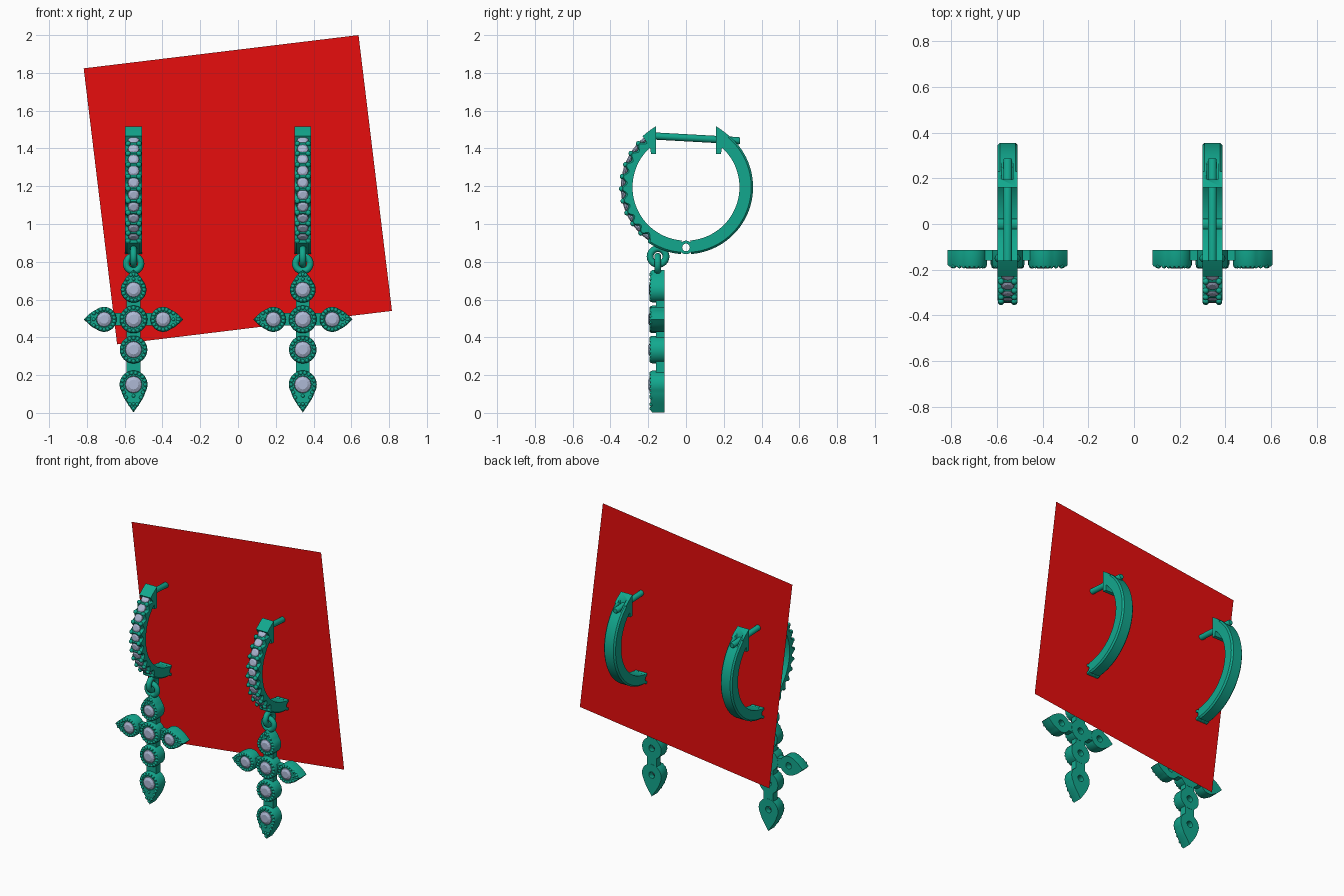
import bpy, bmesh
from math import sin, cos, pi, acos, radians
from mathutils import Vector, Matrix

if "Cube" in bpy.data.objects:
    bpy.data.objects.remove(bpy.data.objects["Cube"])

HUB = Vector((0, 0, 1.195))      # hoop centre


def material(name, color):
    m = bpy.data.materials.new(name)
    m.diffuse_color = (*color, 1)
    m.use_nodes = True
    m.node_tree.nodes["Principled BSDF"].inputs["Base Color"].default_value = m.diffuse_color
    return m


METAL = material("green_metal", (0.006, 0.39, 0.27))
GEM = material("pale_gem", (0.42, 0.48, 0.66))
RED = material("red_card", (0.8, 0.004, 0.004))


def finish(bm, name, mat, cx, angle=35):
    """Turn a bmesh into an object, smooth below the given angle."""
    bmesh.ops.recalc_face_normals(bm, faces=bm.faces)
    for f in bm.faces:
        f.smooth = True
    for e in bm.edges:
        e.smooth = len(e.link_faces) == 2 and e.calc_face_angle(0) < radians(angle)
    me = bpy.data.meshes.new(name)
    bm.to_mesh(me)
    bm.free()
    me.materials.append(mat)
    ob = bpy.data.objects.new(name, me)
    ob.location.x = cx
    bpy.context.collection.objects.link(ob)
    return ob


def loft(bm, rings, closed=False):
    """Skin a row of equal rings; closed joins last to first, else caps."""
    vs = [[bm.verts.new(p) for p in r] for r in rings]
    n = len(vs[0])
    pairs = list(zip(vs, vs[1:])) + ([(vs[-1], vs[0])] if closed else [])
    for a, b in pairs:
        for i in range(n):
            j = (i + 1) % n
            bm.faces.new((a[i], a[j], b[j], b[i]))
    if not closed:
        bm.faces.new(vs[0])
        bm.faces.new(vs[-1])


def box(bm, lo, hi):
    lo, hi = Vector(lo), Vector(hi)
    m = Matrix.Translation((lo + hi) / 2) @ Matrix.Diagonal((*(hi - lo), 1))
    bmesh.ops.create_cube(bm, size=1, matrix=m)


def bead(bm, p, r):
    bmesh.ops.create_icosphere(bm, subdivisions=2, radius=r, matrix=Matrix.Translation(p))


def gem(bm, p, normal, r):
    """Round cut stone: culet, girdle, crown and table."""
    q = Vector(normal).to_track_quat('Z', 'Y')
    loft(bm, [[Vector(p) + q @ Vector((k * r * cos(t), k * r * sin(t), h * r))
               for t in [2 * pi * i / 12 for i in range(12)]]
              for k, h in ((0.1, -0.85), (1, 0), (0.92, 0.22), (0.55, 0.42))])


def polar(r, deg, x=0):
    return HUB + Vector((x, r * cos(radians(deg)), r * sin(radians(deg))))


def band(name, a0, a1, radius, cx):
    """Half hoop with chamfered outer edges; radius(deg) is the outer edge."""
    rings = []
    for i in range(121):
        d = a0 + (a1 - a0) * i / 120
        R = radius(d)
        rings.append([polar(r, d, x) for x, r in (
            (-0.044, 0.283), (0.044, 0.283), (0.044, R - 0.01), (0.034, R),
            (-0.034, R), (-0.044, R - 0.01))])
    bm = bmesh.new()
    loft(bm, rings)
    return finish(bm, name, METAL, cx)


def ear(name, s, cx):
    """Upright clasp end of a half hoop; s is the side in y."""
    prof = ((0.16, 1.517), (0.2, 1.49), (0.23, 1.465), (0.19, 1.405), (0.185, 1.37), (0.16, 1.37))
    bm = bmesh.new()
    loft(bm, [[(x, s * y, z) for y, z in prof] for x in (-0.044, 0.044)])
    return finish(bm, name, METAL, cx)


def torus(name, c, u, v, R, r, cx):
    u, v, c = Vector(u), Vector(v), Vector(c)
    w = u.cross(v)
    rings = []
    for i in range(32):
        d = u * cos(i * pi / 16) + v * sin(i * pi / 16)
        rings.append([c + d * (R + r * cos(t)) + w * r * sin(t)
                      for t in [k * pi / 6 for k in range(12)]])
    bm = bmesh.new()
    loft(bm, rings, True)
    finish(bm, name, METAL, cx, 60)


def setting(bm, gems, x, z, r, tip=0, phi=0):
    """Open backed cup with a beaded rim; a tip distance makes it a teardrop."""
    phi = radians(phi)
    a0 = acos(r / tip) if tip else 0

    def edge(a):
        a = abs((a + pi) % (2 * pi) - pi)
        if not tip or a >= a0:
            return r
        return r / cos(a - a0) * (1 + 0.07 * sin(pi * a / a0))

    def at(R, a, y):
        return Vector((x + R * cos(a + phi), y, z + R * sin(a + phi)))

    angs = [2 * pi * i / 48 for i in range(48)]
    g = r * 0.62
    loft(bm, [[at(edge(a), a, -0.113) for a in angs],
              [at(edge(a), a, -0.178) for a in angs],
              [at(edge(a) * 0.93, a, -0.187) for a in angs],
              [at(g, a, -0.187) for a in angs],
              [at(0.022, a, -0.135) for a in angs],
              [at(0.022, a, -0.113) for a in angs]], True)
    # rim beads, then a small cluster filling the teardrop point
    for i in range(18):
        a = 2 * pi * (i + 0.5) / 18
        bead(bm, at(edge(a) - 0.0125, a, -0.184), 0.0105)
    if tip:
        for R in (g + 0.014, (g + tip) / 2 + 0.006, tip - 0.022):
            bead(bm, at(R, 0, -0.184), 0.010)
    gem(gems, (x, -0.178, z), (0, -1, 0), g * 1.02)


STEP = 11
STONES = [132 + STEP * i for i in range(10)]


def pave_radius(d):
    if 126 <= d <= 236:
        return 0.333 - 0.012 * cos(2 * pi * (d - 132) / STEP)
    return 0.355


def earring(side, cx):
    # hoop halves and clasp ends
    band(side + "_front_band", 127, 265.5, pave_radius, cx)
    back = [band(side + "_back_band", 53, -85.5, lambda d: 0.355, cx), ear(side + "_back_clasp", 1, cx)]
    ear(side + "_front_clasp", -1, cx)
    # slot that receives the post
    bm = bmesh.new()
    box(bm, (-0.024, 0.195, 1.425), (0.024, 0.3, 1.56))
    slot = finish(bm, side + "_slot_cutter", METAL, cx)
    slot.hide_render = True
    slot.hide_viewport = False
    slot.display_type = 'WIRE'
    for o in back:
        m = o.modifiers.new("slot", 'BOOLEAN')
        m.operation, m.object, m.solver = 'DIFFERENCE', slot, 'EXACT'
    # ear post
    bm = bmesh.new()
    loft(bm, [[(k * 0.019 * cos(t), y, z + k * 0.019 * sin(t)) for t in [i * pi / 8 for i in range(16)]]
              for y, z, k in ((-0.17, 1.466, 1), (0.28, 1.441, 1), (0.287, 1.441, 0.8))])
    finish(bm, side + "_post", METAL, cx)
    # hinge knuckles with a through hole
    bm = bmesh.new()
    c = polar(0.319, -90)
    for x0, x1 in ((-0.044, -0.016), (-0.014, 0.014), (0.016, 0.044)):
        loft(bm, [[c + Vector((x, r * cos(t), r * sin(t))) for t in [i * pi / 12 for i in range(24)]]
                  for x, r in ((x0, 0.036), (x1, 0.036), (x1, 0.02), (x0, 0.02))], True)
    finish(bm, side + "_hinge", METAL, cx)
    # stones and prongs down the front of the hoop
    gems, prongs = bmesh.new(), bmesh.new()
    for d in STONES:
        gem(gems, polar(0.332, d), polar(1, d) - HUB, 0.031)
    for d in [STONES[0] - STEP / 2] + [s + STEP / 2 for s in STONES]:
        for x in (-0.029, 0.029):
            bead(prongs, polar(0.341, d, x), 0.0145)
    finish(prongs, side + "_prongs", METAL, cx, 60)
    finish(gems, side + "_hoop_stones", GEM, cx, 5)
    # hanging loop and link
    torus(side + "_hanging_loop", (0, -0.148, 0.828), (0, 1, 0), (0, 0, 1), 0.042, 0.018, cx)
    torus(side + "_link", (0, -0.15, 0.79), (1, 0, 0), (0, 0, 1), 0.039, 0.018, cx)
    # cross pendant
    cross, gems = bmesh.new(), bmesh.new()
    setting(cross, gems, 0, 0.652, 0.068, 0.105, 90)
    setting(cross, gems, 0, 0.495, 0.073)
    setting(cross, gems, 0, 0.335, 0.073)
    setting(cross, gems, 0, 0.150, 0.074, 0.148, -90)
    for s, phi in ((-1, 180), (1, 0)):
        setting(cross, gems, s * 0.156, 0.495, 0.066, 0.107, phi)
        box(cross, (s * 0.08 - 0.022, -0.16, 0.462), (s * 0.08 + 0.022, -0.114, 0.528))
    for z0, z1 in ((0.55, 0.602), (0.392, 0.438), (0.205, 0.28)):
        box(cross, (-0.036, -0.16, z0), (0.036, -0.114, z1))
    finish(cross, side + "_cross", METAL, cx, 40)
    finish(gems, side + "_cross_stones", GEM, cx, 5)


earring("left", -0.553)
earring("right", 0.343)

# tilted backing card
bm = bmesh.new()
bm.faces.new([bm.verts.new((x, 0, z)) for x, z in
              ((-0.64, 0.363), (0.815, 0.54), (0.638, 2.0), (-0.817, 1.824))])
finish(bm, "backing_card", RED, 0)
